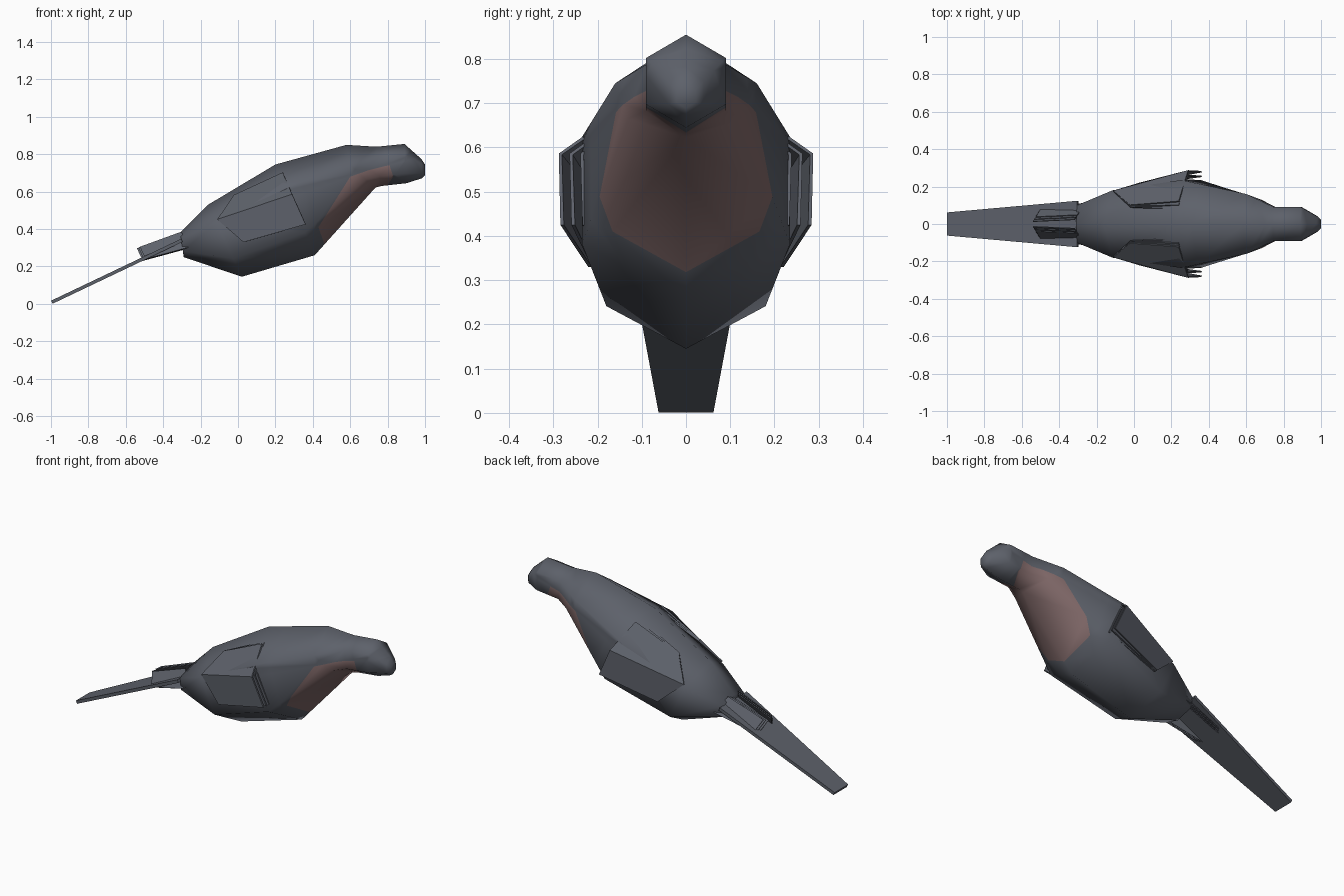
import bpy, bmesh
from mathutils import Vector

old = bpy.data.objects.get("Cube")
if old:
    bpy.data.objects.remove(old)


def material(name, rgb):
    m = bpy.data.materials.new(name)
    m.use_nodes = True
    m.diffuse_color = (*rgb, 1)
    m.node_tree.nodes["Principled BSDF"].inputs["Base Color"].default_value = (*rgb, 1)
    return m


slate = material("slate grey", (0.11, 0.12, 0.145))
rose = material("dusky rose", (0.225, 0.145, 0.145))


def add_object(name, bm, mats):
    mesh = bpy.data.meshes.new(name)
    bmesh.ops.recalc_face_normals(bm, faces=bm.faces)
    bm.to_mesh(mesh)
    bm.free()
    ob = bpy.data.objects.new(name, mesh)
    bpy.context.collection.objects.link(ob)
    for m in mats:
        mesh.materials.append(m)
    return ob


def plate(name, points, faces, thickness, mirror=True):
    """Thin feather sheet, mirrored to the other side if wanted."""
    bm = bmesh.new()
    verts = [bm.verts.new(p) for p in points]
    for f in faces:
        bm.faces.new([verts[i] for i in f])
    ob = add_object(name, bm, [slate])
    solid = ob.modifiers.new("thickness", "SOLIDIFY")
    solid.thickness, solid.offset = thickness, 0
    if mirror:
        ob.modifiers.new("mirror", "MIRROR").use_axis = (False, True, False)
    return ob


def inside(x, z, poly):
    hit = False
    for (x1, z1), (x2, z2) in zip(poly, poly[1:] + poly[:1]):
        if (z1 > z) != (z2 > z) and x < x1 + (z - z1) * (x2 - x1) / (z2 - z1):
            hit = not hit
    return hit


# Body and head: six-sided rings as top, upper corner, lower corner, bottom
# with each point given as x, half width, z
def ring(top, bottom, width):
    t, b = Vector((top[0], 0, top[1])), Vector((bottom[0], 0, bottom[1]))
    side = Vector((0, width, 0))
    return [t, t.lerp(b, 0.25) + side, t.lerp(b, 0.75) + side, b]


rings = [
    ring((-0.31, 0.38), (-0.29, 0.25), 0.10),
    ring((-0.16, 0.53), (0.02, 0.145), 0.18),
    ring((0.20, 0.745), (0.41, 0.26), 0.235),
    [Vector(p) for p in ((0.58, 0, 0.85), (0.60, 0.16, 0.745),
                         (0.68, 0.13, 0.665), (0.735, 0, 0.622))],
    ring((0.74, 0.84), (0.765, 0.63), 0.09),
    ring((0.89, 0.855), (0.90, 0.645), 0.09),
    ring((0.98, 0.775), (0.985, 0.672), 0.04),
    ring((1.0, 0.745), (1.0, 0.688), 0.022),
]
bm = bmesh.new()
loops = []
for r in rings:
    full = r + [Vector((p.x, -p.y, p.z)) for p in (r[2], r[1])]
    loops.append([bm.verts.new(p) for p in full])
for a, b in zip(loops, loops[1:]):
    for i in range(6):
        j = (i + 1) % 6
        bm.faces.new((a[i], a[j], b[j], b[i]))
bm.faces.new(loops[0])
bm.faces.new(loops[-1])

# Breast patch: cut the body along the patch outline, then colour inside it
patch = [(0.465, 0.31), (0.43, 0.41), (0.60, 0.68), (0.70, 0.715), (0.81, 0.742),
         (0.83, 0.68), (0.79, 0.62), (0.60, 0.30)]
for (x1, z1), (x2, z2) in zip(patch[:6], patch[1:7]):
    faces = [f for f in bm.faces if f.calc_center_median().x > 0.25]
    geom = set(faces)
    for f in faces:
        geom.update(f.edges)
        geom.update(f.verts)
    bmesh.ops.bisect_plane(bm, geom=list(geom), dist=0.0005,
                           plane_co=(x1, 0, z1), plane_no=(z2 - z1, 0, x1 - x2))
for f in bm.faces:
    c = f.calc_center_median()
    f.material_index = int(inside(c.x, c.z, patch))
    f.smooth = True
add_object("body", bm, [slate, rose])

# Folded wings: three layered sheets that spread apart at the shoulder
wing = [(0.24, 0.12, 0.70), (0.29, 0.284, 0.585), (0.362, 0.28, 0.425),
        (0.03, 0.217, 0.33), (-0.11, 0.175, 0.45), (-0.02, 0.10, 0.58)]
for k in range(3):
    pts = [(x, y - k * 0.025 * max(0, min(1, (x + 0.1) / 0.4)), z) for x, y, z in wing]
    plate(f"wing_layer_{k + 1}", pts, [(0, 1, 4, 5), (1, 2, 3, 4)], 0.008)

# Wing tips crossed over the tail root: three slanted feathers per side
tip = [(-0.54, 0.025, 0.30), (-0.51, 0.075, 0.235), (-0.27, 0.10, 0.30), (-0.32, 0.035, 0.38)]
for k in range(3):
    pts = [(x + k * 0.008, y + (k - 1) * 0.012, z + (k - 1) * 0.004) for x, y, z in tip]
    plate(f"wing_tip_feather_{k + 1}", pts, [(0, 1, 2, 3)], 0.005)

# Tail: one long tapering sheet
plate("tail", [(-0.995, -0.062, 0.009), (-0.995, 0.062, 0.009),
               (-0.30, 0.124, 0.34), (-0.30, -0.124, 0.34)],
      [(0, 1, 2, 3)], 0.018, mirror=False)
